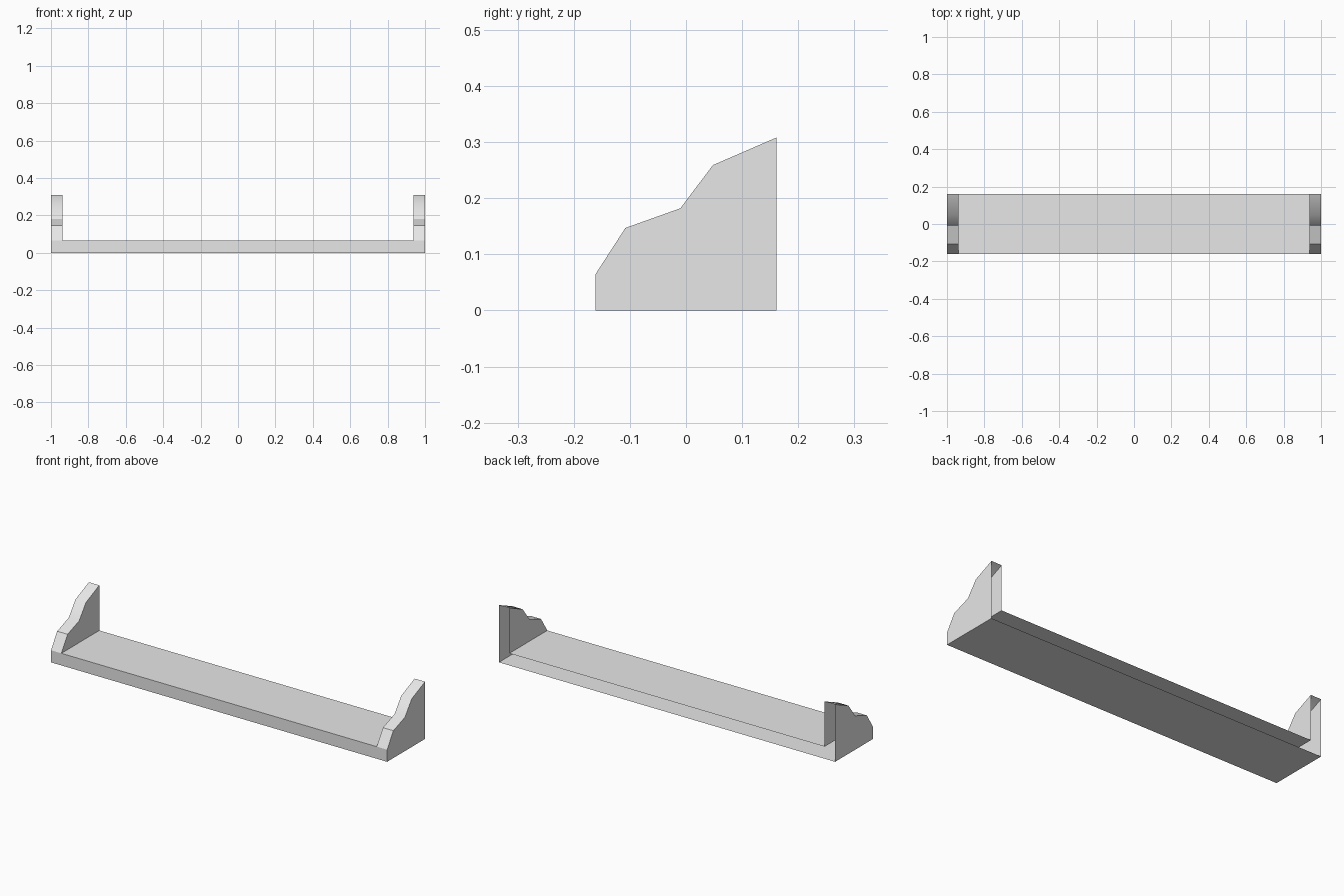
import bpy
import bmesh
import math

cube = bpy.data.objects.get("Cube")
if cube:
    bpy.data.objects.remove(cube, do_unlink=True)

grey = bpy.data.materials.new("light_grey")
grey.use_nodes = True
grey.diffuse_color = (0.8, 0.8, 0.8, 1)
grey.node_tree.nodes["Principled BSDF"].inputs["Base Color"].default_value = (0.8, 0.8, 0.8, 1)

OUTER, INNER = 1.0, 0.938      # end panel side positions
FRONT, BACK = -0.161, 0.161
DECK = 0.065                   # shelf surface height

# Stepped upper edge of the end panels, front to back (y, z)
STEPS = [(FRONT, DECK), (-0.108, 0.147), (-0.01, 0.182), (0.048, 0.259), (BACK, 0.308)]


def make_part(name, faces):
    """Build an object from polygons, welding shared corners."""
    bm = bmesh.new()
    for corners in faces:
        bm.faces.new([bm.verts.new(c) for c in corners])
    bmesh.ops.remove_doubles(bm, verts=bm.verts[:], dist=0.0001)
    mesh = bpy.data.meshes.new(name)
    bm.to_mesh(mesh)
    bm.free()
    mesh.materials.append(grey)
    obj = bpy.data.objects.new(name, mesh)
    bpy.context.collection.objects.link(obj)
    bpy.ops.object.select_all(action="DESELECT")
    obj.select_set(True)
    bpy.context.view_layer.objects.active = obj
    bpy.ops.object.shade_smooth_by_angle(angle=math.radians(31))
    return obj


# Shelf: a hollow tray, open at the back
make_part("shelf", [
    [(-OUTER, FRONT, 0), (-OUTER, BACK, 0), (OUTER, BACK, 0), (OUTER, FRONT, 0)],
    [(-OUTER, FRONT, 0), (OUTER, FRONT, 0), (OUTER, FRONT, DECK), (-OUTER, FRONT, DECK)],
    [(-INNER, FRONT, DECK), (INNER, FRONT, DECK), (INNER, BACK, DECK), (-INNER, BACK, DECK)],
])

# End panels: hollow stepped shells, open at the back and into the shelf
outer_wall = [(OUTER, FRONT, 0), (OUTER, BACK, 0)] + [(OUTER, y, z) for y, z in reversed(STEPS)]
inner_wall = [(INNER, y, z) for y, z in STEPS] + [(INNER, BACK, DECK)]
top_strips = [
    [(INNER, y0, z0), (OUTER, y0, z0), (OUTER, y1, z1), (INNER, y1, z1)]
    for (y0, z0), (y1, z1) in zip(STEPS, STEPS[1:])
]
panels = make_part("end_panels", [outer_wall, inner_wall] + top_strips)
mirror = panels.modifiers.new("Mirror", "MIRROR")
mirror.use_axis[0] = True
mirror.use_mirror_merge = False
